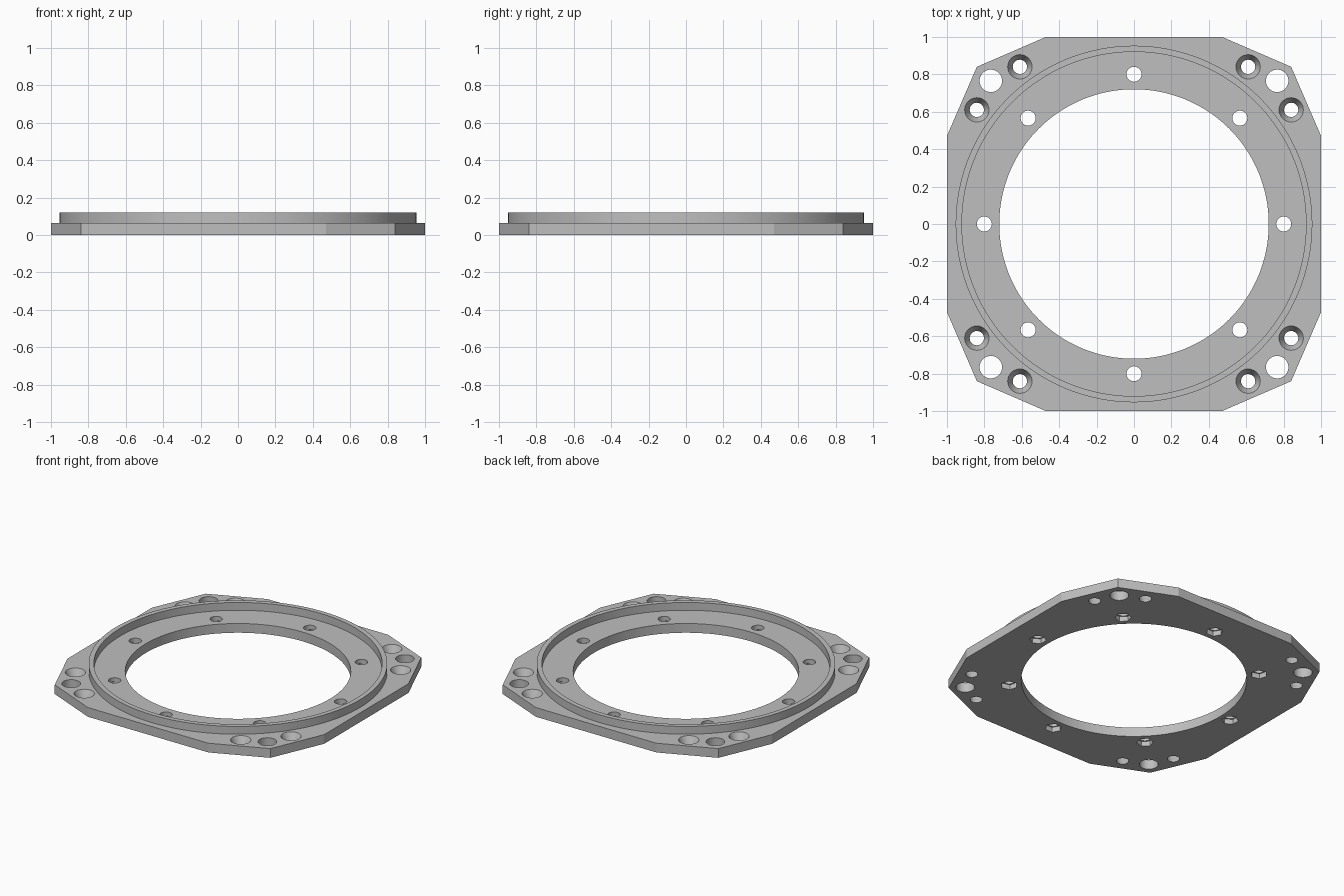
import bpy, bmesh
from math import cos, sin, pi, radians
from mathutils import Matrix

default = bpy.data.objects.get("Cube")
if default:
    bpy.data.objects.remove(default, do_unlink=True)

PLATE_H = 0.065
RIM_H = 0.12

grey = bpy.data.materials.new("machined_grey")
grey.use_nodes = True
grey.diffuse_color = (0.52, 0.52, 0.52, 1)
grey.node_tree.nodes["Principled BSDF"].inputs["Base Color"].default_value = grey.diffuse_color


def add_object(name, bm):
    bmesh.ops.recalc_face_normals(bm, faces=bm.faces[:])
    mesh = bpy.data.meshes.new(name)
    bm.to_mesh(mesh)
    bm.free()
    mesh.materials.append(grey)
    obj = bpy.data.objects.new(name, mesh)
    bpy.context.collection.objects.link(obj)
    return obj


def add_plug(bm, x, y, z0, z1, r0, r1, sides, turn=0):
    """Closed cylinder or cone from z0 to z1."""
    place = Matrix.Translation((x, y, (z0 + z1) / 2)) @ Matrix.Rotation(turn, 4, "Z")
    bmesh.ops.create_cone(bm, cap_ends=True, segments=sides, radius1=r0,
                          radius2=r1, depth=z1 - z0, matrix=place)


def activate(obj):
    bpy.ops.object.select_all(action="DESELECT")
    obj.select_set(True)
    bpy.context.view_layer.objects.active = obj


def cut(target, bm):
    cutter = add_object("hole_cutter", bm)
    cutter.hide_render = True
    mod = target.modifiers.new("holes", "BOOLEAN")
    mod.operation = "DIFFERENCE"
    mod.solver = "EXACT"
    mod.object = cutter
    activate(target)
    bpy.ops.object.modifier_apply(modifier=mod.name)
    bpy.data.objects.remove(cutter, do_unlink=True)


# Twelve-sided flange plate: three corner points turned through each quadrant
bm = bmesh.new()
outline = []
for q in range(4):
    c, s = round(cos(q * pi / 2)), round(sin(q * pi / 2))
    for x, y in ((1, 0.47), (0.84, 0.84), (0.47, 1)):
        outline.append(bm.verts.new((x * c - y * s, x * s + y * c, 0)))
base = bm.faces.new(outline)
top = bmesh.ops.extrude_face_region(bm, geom=[base])["geom"]
bmesh.ops.translate(bm, vec=(0, 0, PLATE_H),
                    verts=[v for v in top if isinstance(v, bmesh.types.BMVert)])
plate = add_object("flange_plate", bm)

# Central bore, bolt circle and corner holes
bm = bmesh.new()
add_plug(bm, 0, 0, -0.1, 0.2, 0.72, 0.72, 128)
bolts = [(0.8 * cos(k * pi / 4), 0.8 * sin(k * pi / 4), k * pi / 4) for k in range(8)]
for x, y, turn in bolts:
    add_plug(bm, x, y, -0.1, 0.2, 0.04, 0.04, 32)
for sx in (-1, 1):
    for sy in (-1, 1):
        add_plug(bm, sx * 0.765, sy * 0.765, -0.1, 0.2, 0.06, 0.06, 40)
        for x, y in ((0.61, 0.84), (0.84, 0.61)):
            # countersunk screw hole
            add_plug(bm, sx * x, sy * y, -0.1, 0.1, 0.038, 0.038, 32)
cut(plate, bm)

# Countersinks
bm = bmesh.new()
for sx in (-1, 1):
    for sy in (-1, 1):
        for x, y in ((0.61, 0.84), (0.84, 0.61)):
            add_plug(bm, sx * x, sy * y, 0.005, 0.075, 0.036, 0.07, 32)
cut(plate, bm)

# Hexagonal nut pockets on the underside
bm = bmesh.new()
for x, y, turn in bolts:
    add_plug(bm, x, y, -0.05, 0.035, 0.054, 0.054, 6, turn)
cut(plate, bm)

# Raised locating rim
bm = bmesh.new()
loops = []
for r, z in ((0.953, PLATE_H), (0.953, RIM_H), (0.92, RIM_H), (0.92, PLATE_H)):
    ring = bmesh.ops.create_circle(bm, segments=128, radius=r,
                                   matrix=Matrix.Translation((0, 0, z)))["verts"]
    loops.append(ring)
for a, b in zip(loops, loops[1:] + loops[:1]):
    for i in range(len(a)):
        j = (i + 1) % len(a)
        bm.faces.new((a[i], a[j], b[j], b[i]))
rim = add_object("locating_rim", bm)

for obj in (plate, rim):
    activate(obj)
    bpy.ops.object.shade_smooth_by_angle(angle=radians(20))
